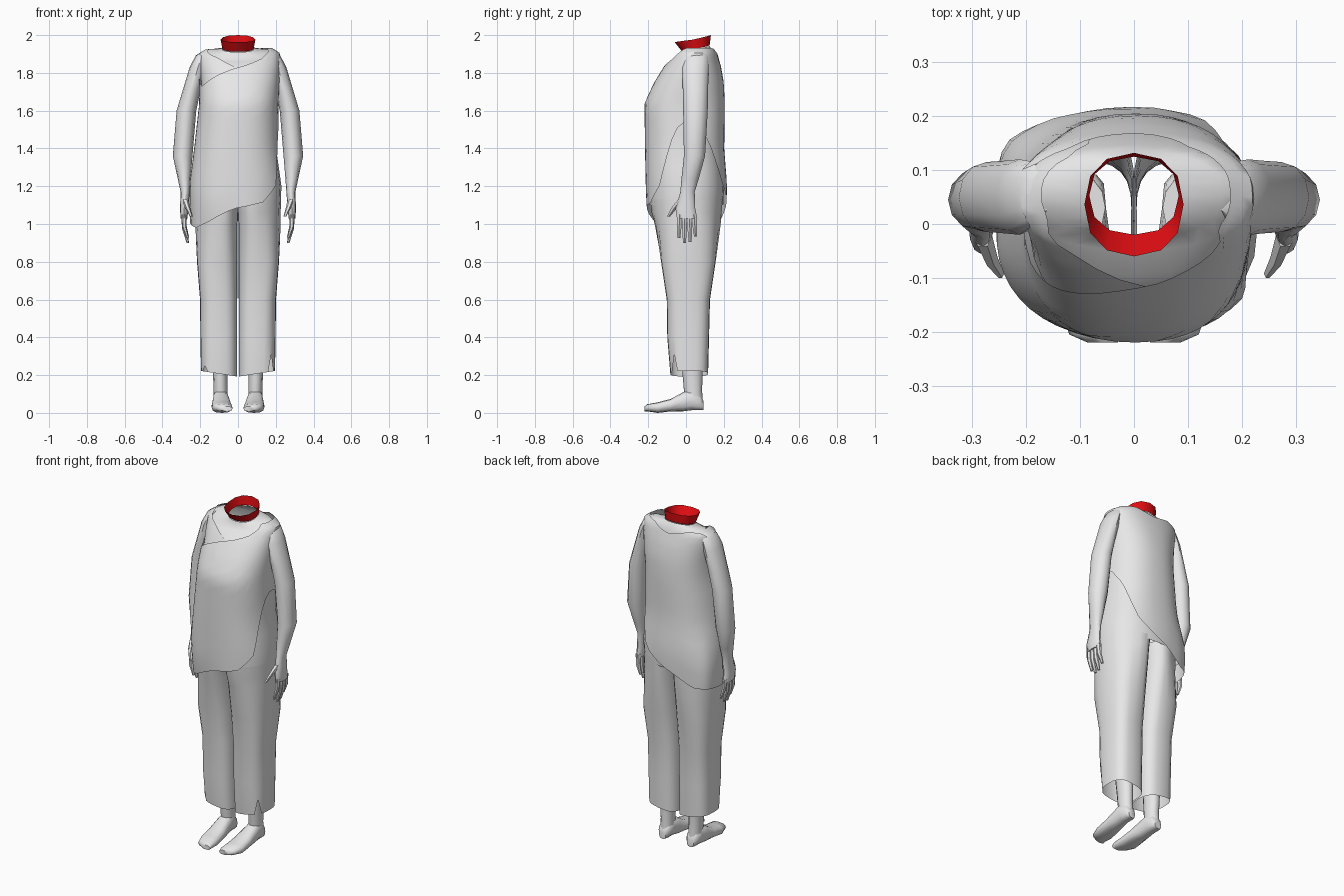
import bpy, bmesh, math

if "Cube" in bpy.data.objects:
    bpy.data.objects.remove(bpy.data.objects["Cube"])

def material(name, rgb):
    m = bpy.data.materials.new(name)
    m.diffuse_color = (*rgb, 1)
    m.use_nodes = True
    m.node_tree.nodes["Principled BSDF"].inputs["Base Color"].default_value = m.diffuse_color
    return m

GREY = material("light_grey", (0.8, 0.8, 0.8))
RED = material("collar_red", (0.75, 0.004, 0.006))
N = 24

def lerp_table(table, v):
    """Piecewise linear lookup: rows are (key, value, value, ...)."""
    if v <= table[0][0]:
        return table[0][1:]
    for a, b in zip(table, table[1:]):
        if v <= b[0]:
            f = (v - a[0]) / (b[0] - a[0])
            return tuple(p + (q - p) * f for p, q in zip(a[1:], b[1:]))
    return table[-1][1:]

def oval(deg, x0, x1, y0, y1, n=2.0):
    """Point on a superellipse filling the given bounds."""
    c, s = math.cos(math.radians(deg)), math.sin(math.radians(deg))
    px = math.copysign(abs(c) ** (2 / n), c)
    py = math.copysign(abs(s) ** (2 / n), s)
    return (x0 + x1) / 2 + px * (x1 - x0) / 2, (y0 + y1) / 2 + py * (y1 - y0) / 2

def loft(name, rings, mat=GREY, caps=(False, False), closed=True, side=1):
    bm = bmesh.new()
    rows = [[bm.verts.new((p[0] * side, p[1], p[2])) for p in r] for r in rings]
    n = len(rows[0])
    for a, b in zip(rows, rows[1:]):
        for i in range(n if closed else n - 1):
            j = (i + 1) % n
            bm.faces.new((a[i], a[j], b[j], b[i]))
    if caps[0]:
        bm.faces.new(rows[0])
    if caps[1]:
        bm.faces.new(rows[-1])
    bmesh.ops.recalc_face_normals(bm, faces=bm.faces)
    me = bpy.data.meshes.new(name)
    bm.to_mesh(me)
    bm.free()
    me.materials.append(mat)
    ob = bpy.data.objects.new(name, me)
    bpy.context.collection.objects.link(ob)
    return ob

def flat_ring(z, cx, cy, rx, ry, n=12, p=2.0):
    return [(*oval(360 * i / n, cx - rx, cx + rx, cy - ry, cy + ry, p), z) for i in range(n)]

# Torso cross-sections: z, left, right, front, back
TORSO = [
    (1.00, -.240, .232, -.182, .195), (1.10, -.245, .232, -.200, .203),
    (1.20, -.248, .236, -.203, .208), (1.40, -.222, .208, -.207, .192),
    (1.64, -.195, .203, -.210, .195), (1.75, -.195, .210, -.158, .190),
    (1.84, -.206, .214, -.103, .174), (1.90, -.212, .212, -.056, .155),
    (1.93, -.165, .165, -.030, .142)]

def torso_point(z, deg, grow):
    x0, x1, y0, y1 = lerp_table(TORSO, z)
    x, y = oval(deg, x0 - grow, x1 + grow, y0 - grow, y1 + grow, 2.35)
    # hem flares out at the rear corner
    flare = max(0, 1 - abs(deg - 145) / 35) * max(0, min(1, (1.35 - z) / .25)) * .022
    return x - flare, y + flare * .8, z + (max(grow, 0) * .5 if z > 1.88 else 0)

# Collar: leaning open band
def collar_ring(x0, y0, y1, z_front, z_side, z_back):
    pts = []
    for i in range(12):
        d = 360 * i / 12
        s = math.sin(math.radians(d))
        z = z_side + (z_back - z_side) * s if s > 0 else z_side + (z_side - z_front) * s
        pts.append((*oval(d, -x0, x0, y0, y1, 2.3), z))
    return pts

loft("collar", [collar_ring(.083, -.02, .125, 1.912, 1.928, 1.945),
                collar_ring(.092, -.06, .132, 1.963, 1.976, 2.0)], RED)

# Hollow body under the clothes, ending at the neck
body = []
for z in (1.10, 1.2, 1.3, 1.4, 1.48, 1.56, 1.64, 1.75, 1.84, 1.9, 1.925):
    grow = -.006 if z < 1.7 else -.008
    ring = [torso_point(z, 360 * i / N, grow) for i in range(N)]
    if z > 1.88:  # the neckline sinks at the front
        drop = .04
        ring = [(x, y, h - drop * max(0, -math.sin(2 * math.pi * i / N)))
                for i, (x, y, h) in enumerate(ring)]
    body.append(ring)
neck = []
for i in range(N):
    s = math.sin(math.radians(360 * i / N))
    neck.append((*oval(360 * i / N, -.083, .083, -.02, .125, 2.3), 1.926 + .016 * s))
loft("body", body + [neck])

# Wrap top: hem and upper edge heights by angle
HEM = [(0, 1.54), (12, 1.54), (35, 1.43), (62, 1.2), (90, 1.11), (125, 1.02), (180, 1.0),
       (210, .98), (235, 1.01), (270, 1.085), (300, 1.115), (322, 1.2), (350, 1.5), (360, 1.54)]
TOP = [(0, 1.928), (60, 1.925), (90, 1.89), (125, 1.92), (155, 1.91), (180, 1.8), (200, 1.725),
       (215, 1.745), (240, 1.785), (270, 1.83), (300, 1.875), (325, 1.925), (360, 1.928)]

def shell(name, degs, low, high, levels, grow, closed):
    rings = []
    for k in range(levels + 1):
        t = 1 - (1 - k / levels) ** 1.6
        ring = []
        for d in degs:
            a, b = lerp_table(low, d)[0], lerp_table(high, d)[0]
            ring.append(torso_point(a + (b - a) * t, d, grow))
        rings.append(ring)
    return loft(name, rings, closed=closed)

shell("wrap_top", [360 * i / 48 for i in range(48)], HEM, TOP, 16, .010, True)
# Under layer of the wrap over the other shoulder
shell("wrap_under_layer", range(110, 276, 11), [(110, 1.7), (276, 1.7)],
      [(110, 1.9), (130, 1.925), (205, 1.925), (240, 1.885), (270, 1.825), (276, 1.81)],
      8, -.001, False)

# Trouser leg sections: z, inner, outer, front, back
LEG = [(.20, .004, .196, -.083, .117), (.40, .004, .199, -.099, .122),
       (.60, .004, .201, -.102, .127), (.80, .003, .217, -.132, .157),
       (1.0, .002, .234, -.170, .190), (1.06, -.001, .236, -.188, .195),
       (1.13, -.006, .238, -.198, .202)]

def inside_torso(x, y, z):
    """Pull a leg point back under the wrap near the hips."""
    if z < .95:
        return x, y, z
    x0, x1, y0, y1 = lerp_table(TORSO, z)
    cy, a, b = (y0 + y1) / 2, min(-x0, x1) - .006, (y1 - y0) / 2 - .006
    f = abs(x / a) ** 2.35 + abs((y - cy) / b) ** 2.35
    k = min(1, max(f, .01) ** (-1 / 2.35))
    return x * k, cy + (y - cy) * k, z

ARM = [(1.912, .172, .060, .020, .040), (1.892, .190, .056, .034, .060),
       (1.83, .212, .050, .044, .070), (1.71, .245, .050, .047, .067),
       (1.60, .273, .050, .052, .065), (1.36, .293, .045, .052, .056),
       (1.24, .285, .022, .034, .046), (1.17, .280, .008, .024, .038),
       (1.08, .285, -.003, .022, .052), (1.03, .286, .006, .018, .054)]
SHIN = [(.05, .092, .045, .036, .045), (.12, .092, .037, .037, .048),
        (.20, .094, .035, .038, .053), (.34, .098, .030, .045, .060)]
# Foot sections: y, centre x, half width, height
FOOT = [(-.22, .058, .028, .034), (-.205, .074, .046, .046), (-.15, .084, .055, .056),
        (-.08, .087, .052, .074), (-.02, .090, .045, .107), (.03, .092, .040, .128),
        (.075, .092, .036, .095), (.092, .092, .022, .065)]

for side, tag in ((1, "right"), (-1, "left")):
    # Trouser leg with slanted hem and a small slit at the front corner
    rings = [[inside_torso(*oval(360 * i / N, *b, 2.9), z) for i in range(N)] for z, *b in LEG]
    slit = .09 if side > 0 else .03
    rings[0] = [(x, y, .192 + .03 * x / .195 + (slit if i == N - 3 else 0))
                for i, (x, y, z) in enumerate(rings[0])]
    loft(tag + "_trouser_leg", rings, side=side)

    # Bare shin and foot
    loft(tag + "_shin", [flat_ring(*r) for r in SHIN], caps=(True, True), side=side)
    foot = []
    for y, cx, w, h in FOOT:
        base = 0 if y == -.15 else .008 if y < 0 else .014
        ring = [oval(30 * i, cx - w, cx + w, base, h, 2.5) for i in range(12)]
        foot.append([(x, y, z) for x, z in ring])
    loft(tag + "_foot", foot, caps=(True, True), side=side)

    # Arm down to the palm
    loft(tag + "_arm", [flat_ring(*r) for r in ARM], caps=(True, True), side=side)

    # Fingers and thumb
    for k, (y, tip_y, tip) in enumerate(((-.034, -.038, .925), (-.008, -.008, .90),
                                         (.018, .022, .905), (.043, .050, .935))):
        mid = (1.045 + tip) / 2
        loft(f"{tag}_finger_{k + 1}",
             [flat_ring(1.05, .286, y, .015, .015, 6),
              flat_ring(mid, .284, (y + tip_y) / 2, .012, .014, 6),
              flat_ring(tip, .266, tip_y, .006, .009, 6)], caps=(True, True), side=side)
    loft(tag + "_thumb",
         [flat_ring(1.13, .281, -.022, .018, .022, 6),
          flat_ring(1.085, .266, -.062, .013, .018, 6),
          flat_ring(1.04, .248, -.092, .007, .009, 6)], caps=(True, True), side=side)

# Smooth shading with kept edges
bpy.ops.object.select_all(action='SELECT')
bpy.context.view_layer.objects.active = bpy.data.objects["body"]
bpy.ops.object.shade_smooth_by_angle(angle=math.radians(45))
